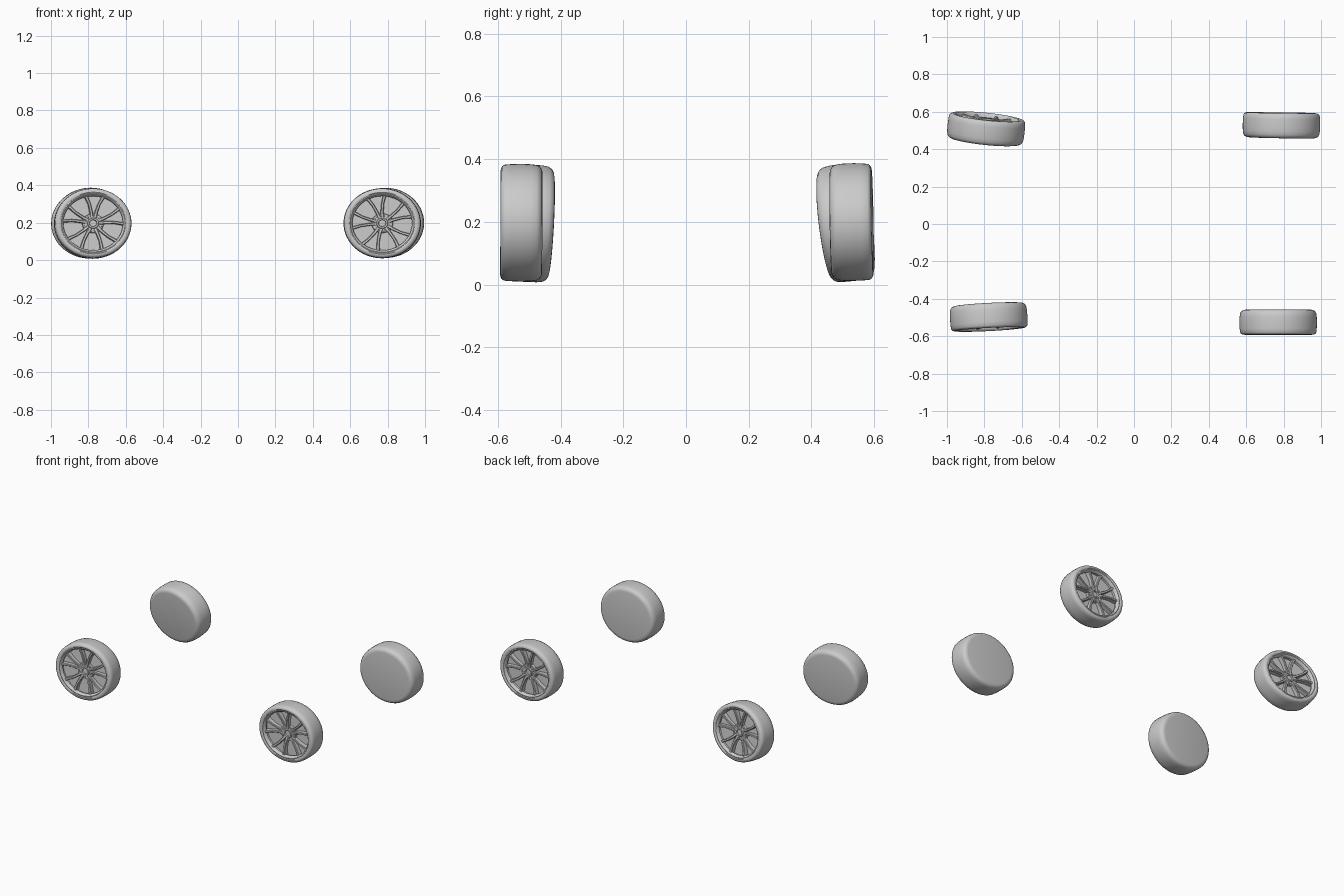
import bpy, bmesh, math
from mathutils import Matrix, Vector

if "Cube" in bpy.data.objects:
    bpy.data.objects.remove(bpy.data.objects["Cube"])

RX, RZ = 0.207, 0.1875   # wheels are slightly wider than tall
W = 0.067                # half width


def finish(bm, name, matrix, angle=35):
    bmesh.ops.remove_doubles(bm, verts=bm.verts, dist=1e-5)
    bmesh.ops.recalc_face_normals(bm, faces=bm.faces)
    mesh = bpy.data.meshes.new(name)
    bm.to_mesh(mesh)
    bm.free()
    mesh.transform(matrix)
    obj = bpy.data.objects.new(name, mesh)
    bpy.context.collection.objects.link(obj)
    bpy.ops.object.select_all(action='DESELECT')
    obj.select_set(True)
    bpy.context.view_layer.objects.active = obj
    bpy.ops.object.shade_smooth_by_angle(angle=math.radians(angle))
    return obj


def lathe(bm, profile, steps=64, centre=(0, 0), close=False):
    """Revolve (radius, y) points around the wheel axis."""
    tmp = bmesh.new()
    vs = [tmp.verts.new((r, y, 0)) for r, y in profile]
    es = [tmp.edges.new((a, b)) for a, b in zip(vs, vs[1:])]
    if close:
        es.append(tmp.edges.new((vs[-1], vs[0])))
    bmesh.ops.spin(tmp, geom=vs + es, axis=(0, 1, 0), cent=(0, 0, 0),
                   angle=math.tau, steps=steps, use_duplicate=False)
    bmesh.ops.remove_doubles(tmp, verts=tmp.verts, dist=1e-5)
    bmesh.ops.translate(tmp, verts=tmp.verts, vec=(centre[0], 0, centre[1]))
    mesh = bpy.data.meshes.new("tmp")
    tmp.to_mesh(mesh)
    tmp.free()
    bm.from_mesh(mesh)
    bpy.data.meshes.remove(mesh)


def bar(bm, path):
    """Tapered spoke: path holds (radius, angle, half width, front y, back y)."""
    rings = []
    for r, a, w, yf, yb in path:
        d = Vector((math.cos(a), 0, math.sin(a)))
        t = Vector((-d.z, 0, d.x))
        ring = [(-w, yb), (-w, yf + 0.004), (-w * 0.6, yf), (w * 0.6, yf), (w, yf + 0.004), (w, yb)]
        rings.append([bm.verts.new(d * r + t * s + Vector((0, y, 0))) for s, y in ring])
    for a, b in zip(rings, rings[1:]):
        for i in range(6):
            j = (i + 1) % 6
            bm.faces.new((a[i], a[j], b[j], b[i]))
    bm.faces.new(rings[0])
    bm.faces.new(rings[-1])


def wheel(name, pos, yaw, camber, back, phase):
    m = (Matrix.Translation(pos) @ Matrix.Rotation(math.radians(yaw), 4, 'Z')
         @ Matrix.Rotation(math.radians(camber), 4, 'X')
         @ Matrix.Rotation(math.pi if back else 0, 4, 'Z')
         @ Matrix.Diagonal((RX, 1, RZ, 1)))

    # tyre with closed flat inner side and recessed backing disc outside
    bm = bmesh.new()
    lathe(bm, [(0, W), (0.84, W), (0.9, W - 0.002), (0.95, W - 0.008), (0.98, W - 0.018),
               (0.995, 0.03), (1, 0), (0.995, -0.035), (0.985, 0.012 - W), (0.96, 0.005 - W),
               (0.92, 0.001 - W), (0.88, -W), (0.85, 0.003 - W), (0.84, 0.008 - W),
               (0.82, 0.045 - W), (0, 0.045 - W)])
    finish(bm, name + "_tyre", m)

    # rim lip
    bm = bmesh.new()
    lathe(bm, [(0.86, 0.01 - W), (0.85, 0.003 - W), (0.825, 0.002 - W), (0.80, 0.006 - W),
               (0.775, 0.014 - W), (0.77, 0.024 - W), (0.82, 0.03 - W)], close=True)
    finish(bm, name + "_rim", m)

    # five pairs of spokes
    bm = bmesh.new()
    for i in range(5):
        mid = math.radians(phase) + i * math.tau / 5
        for s in (-1, 1):
            bar(bm, [(r, mid + s * math.radians(o), w, y - W, 0.045 - W) for r, o, w, y in
                     ((0.17, 14, 0.05, 0.026), (0.32, 11.5, 0.04, 0.021),
                      (0.55, 13, 0.036, 0.015), (0.80, 16.5, 0.045, 0.011))])
    finish(bm, name + "_spokes", m)

    # hub with centre cap and wheel bolts
    bm = bmesh.new()
    lathe(bm, [(0, 0.029 - W), (0.09, 0.029 - W), (0.1, 0.02 - W), (0.14, 0.02 - W),
               (0.155, 0.026 - W), (0.27, 0.03 - W), (0.28, 0.045 - W)], 32)
    for i in range(5):
        a = math.radians(phase + 36) + i * math.tau / 5
        lathe(bm, [(0, 0.024 - W), (0.026, 0.024 - W), (0.032, 0.034 - W)], 8,
              (0.215 * math.cos(a), 0.215 * math.sin(a)))
    finish(bm, name + "_hub", m)


# each wheel sits at its own slight steer and lean
wheel("front_left_wheel", (-0.777, -0.497, 0.195), 3, -3, False, 15)
wheel("front_right_wheel", (0.771, -0.525, 0.197), 0, -0.3, False, 30)
wheel("back_left_wheel", (-0.791, 0.508, 0.197), -6, 7, True, 20)
wheel("back_right_wheel", (0.788, 0.528, 0.199), -1, 1, True, 20)
